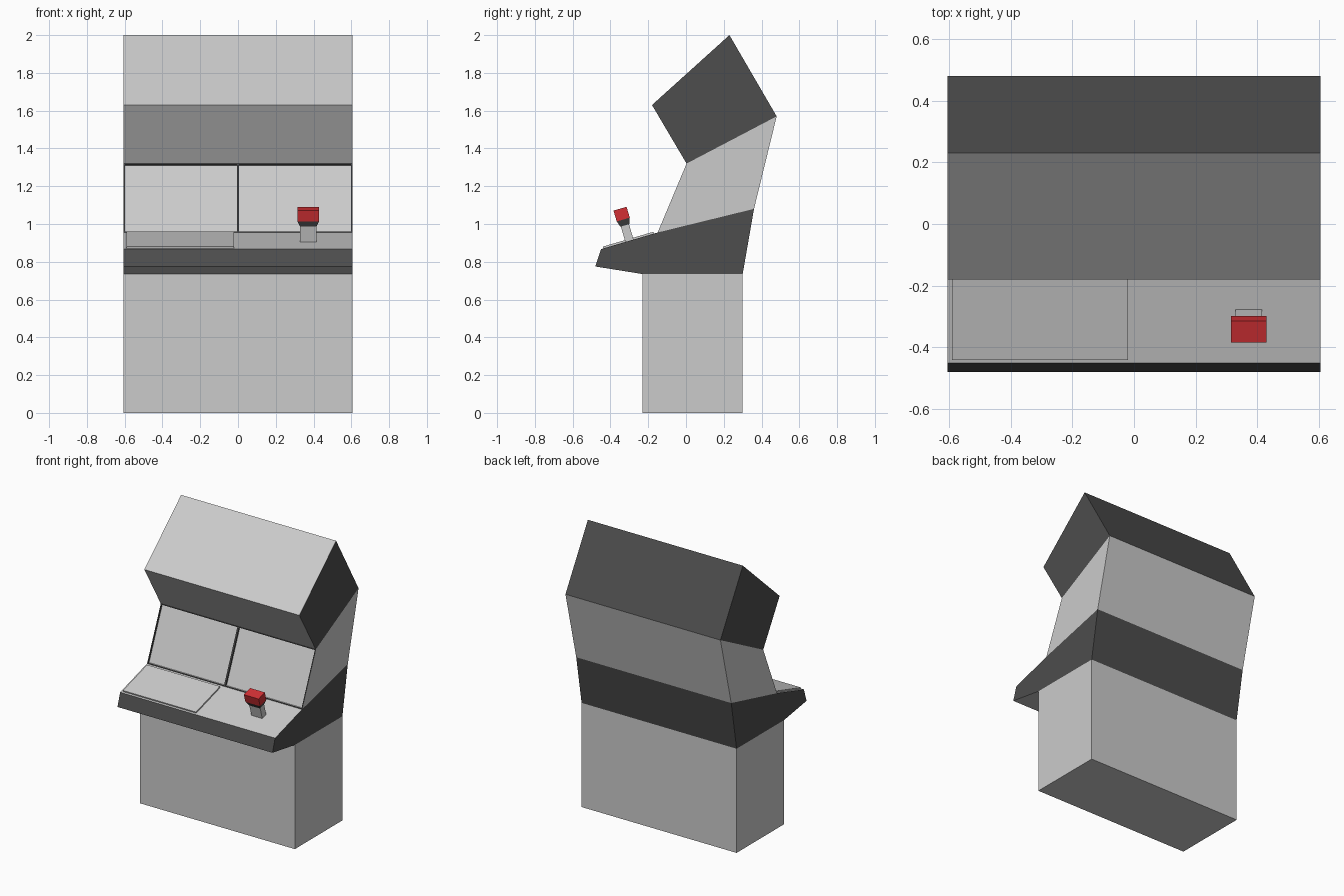
import bpy, bmesh
from mathutils import Matrix, Vector

if "Cube" in bpy.data.objects:
    bpy.data.objects.remove(bpy.data.objects["Cube"])

W = 0.605  # half width of the cabinet


def material(name, rgb):
    m = bpy.data.materials.new(name)
    m.diffuse_color = (*rgb, 1)
    m.use_nodes = True
    m.node_tree.nodes["Principled BSDF"].inputs["Base Color"].default_value = m.diffuse_color
    return m


GREY = material("light_grey", (0.8, 0.8, 0.8))
DARK = material("dark_trim", (0.075, 0.075, 0.075))
RED = material("red_plastic", (0.65, 0.03, 0.035))


def finish(bm, name, mats):
    me = bpy.data.meshes.new(name)
    bm.to_mesh(me)
    bm.free()
    for m in mats:
        me.materials.append(m)
    ob = bpy.data.objects.new(name, me)
    bpy.context.collection.objects.link(ob)
    return ob


def prism(profile, x0=-W, x1=W, dark_edges=(), dark_sides=False):
    """Extrude a (y, z) profile along x; side face i runs from point i to i+1."""
    bm = bmesh.new()
    n = len(profile)
    a, b = [[bm.verts.new((x, y, z)) for y, z in profile] for x in (x0, x1)]
    caps = [bm.faces.new(a), bm.faces.new(b)]
    walls = [bm.faces.new((a[i], a[(i + 1) % n], b[(i + 1) % n], b[i])) for i in range(n)]
    for f in [walls[i] for i in dark_edges] + (caps if dark_sides else []):
        f.material_index = 1
    bmesh.ops.recalc_face_normals(bm, faces=bm.faces)
    return bm, walls


# Pedestal
bm, _ = prism([(-0.23, 0), (0.30, 0), (0.30, 0.735), (-0.23, 0.735)])
finish(bm, "base_cabinet", [GREY])

# Control deck: dark ends, front lip and back, light top
bm, _ = prism([(-0.45, 0.867), (-0.48, 0.775), (-0.23, 0.735), (0.30, 0.735),
               (0.36, 1.08), (-0.15, 0.955)], dark_edges=(0, 3), dark_sides=True)
finish(bm, "control_deck", [GREY, DARK])

# Screen housing: front split in two, each half framed and recessed
bm, walls = prism([(0.003, 1.32), (-0.15, 0.955), (0.36, 1.08), (0.48, 1.57)])
front = walls[0]
geom = [front] + list(front.edges) + list(front.verts)
cut = bmesh.ops.bisect_plane(bm, geom=geom, plane_co=(0, 0, 0), plane_no=(1, 0, 0))
screens = [f for f in cut["geom"] if isinstance(f, bmesh.types.BMFace)]
for thickness, depth in ((0.008, 0), (0, -0.012)):
    ring = bmesh.ops.inset_individual(bm, faces=screens, thickness=thickness, depth=depth)
    for f in ring["faces"]:
        f.material_index = 1
finish(bm, "screen_housing", [GREY, DARK])

# Head box: dark ends and back, light front faces
bm, _ = prism([(0.003, 1.32), (0.48, 1.57), (0.23, 2.0), (-0.18, 1.63)],
              dark_edges=(1,), dark_sides=True)
finish(bm, "head_box", [GREY, DARK])

# Sloped frame of the deck: local y runs up the slope, local z is its normal
along = Vector((0, 0.30, 0.088)).normalized()
normal = Vector((1, 0, 0)).cross(along)
deck = Matrix((Vector((1, 0, 0)), along, normal)).transposed().to_4x4()
deck.translation = (0, -0.45, 0.867)


def frustum(name, centre, bottom, top, z0, z1, mat):
    """Box on the deck slope with separate bottom and top sizes."""
    bm = bmesh.new()
    bmesh.ops.create_cube(bm, size=1)
    for v in bm.verts:
        size, z = (top, z1) if v.co.z > 0 else (bottom, z0)
        v.co = deck @ Vector((centre[0] + v.co.x * size[0], centre[1] + v.co.y * size[1], z))
    finish(bm, name, [mat])


# Raised panel on the left half of the deck
frustum("left_control_panel", (-0.305, 0.153), (0.57, 0.28), (0.57, 0.28), -0.005, 0.01, GREY)

# Joystick
pos = (0.372, 0.157)
frustum("joystick_shaft", pos, (0.085, 0.045), (0.085, 0.045), -0.02, 0.085, GREY)
frustum("joystick_collar", pos, (0.085, 0.05), (0.115, 0.072), 0.085, 0.117, DARK)
frustum("joystick_grip", pos, (0.115, 0.072), (0.115, 0.072), 0.117, 0.177, RED)
